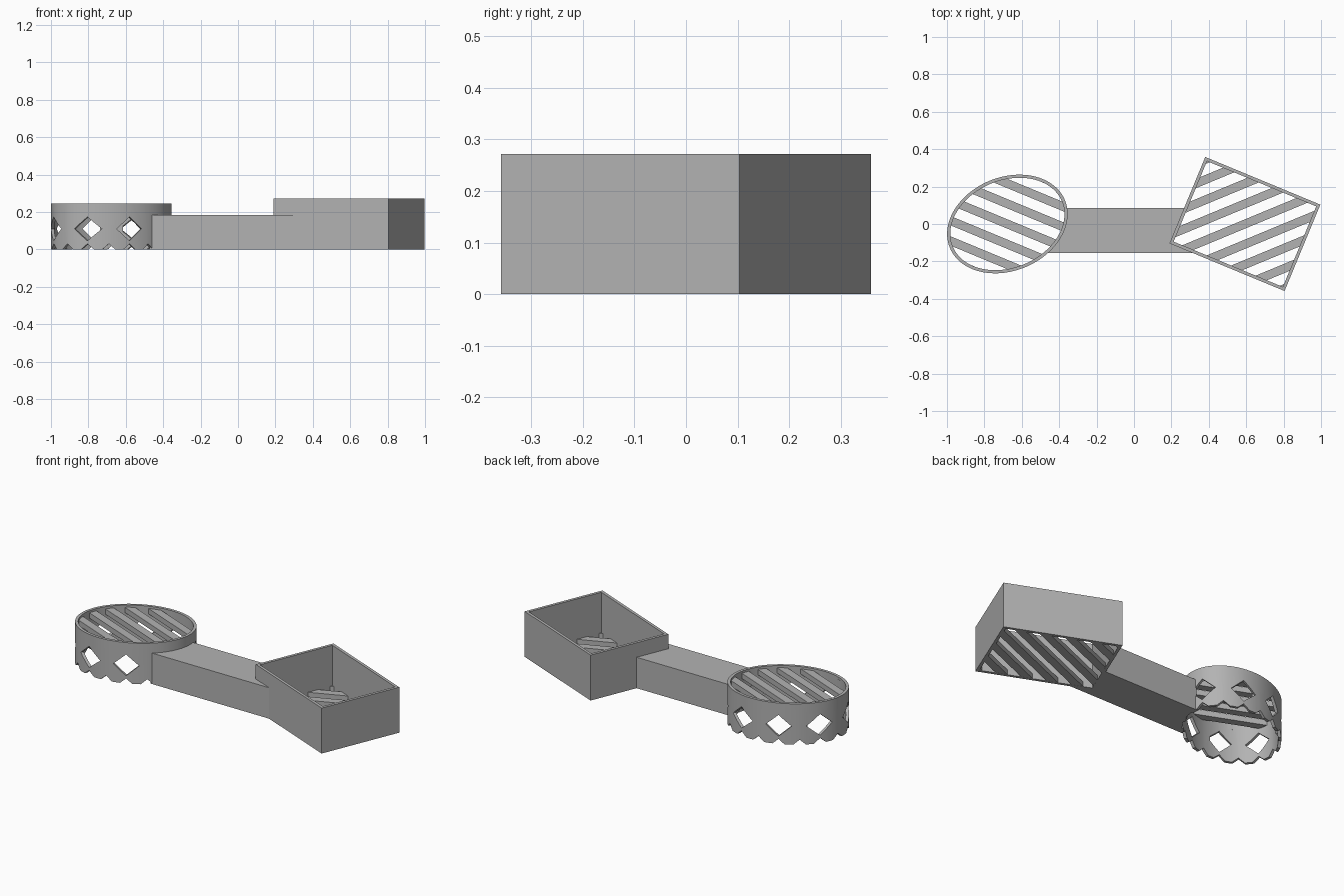
import bpy, bmesh
from math import pi, cos, sin, atan2, radians, hypot
from mathutils import Matrix

if "Cube" in bpy.data.objects:
    bpy.data.objects.remove(bpy.data.objects["Cube"], do_unlink=True)

# Single grey plastic material
GREY = (0.45, 0.45, 0.45, 1)
grey = bpy.data.materials.new("plain grey")
grey.use_nodes = True
grey.diffuse_color = GREY
grey.node_tree.nodes["Principled BSDF"].inputs["Base Color"].default_value = GREY

TILT = radians(22.5)
A, B = 0.333, 0.25              # half length and half width of both ends
WALL = 0.017
BOX_H, DRUM_H, HANDLE_H = 0.272, 0.245, 0.185
drum_place = Matrix.Translation((-0.677, 0, 0)) @ Matrix.Rotation(TILT, 4, "Z")
box_place = Matrix.Translation((0.593, 0, 0)) @ Matrix.Rotation(-TILT, 4, "Z")


def finish(name, bm):
    bmesh.ops.recalc_face_normals(bm, faces=bm.faces)
    mesh = bpy.data.meshes.new(name)
    bm.to_mesh(mesh)
    bm.free()
    mesh.materials.append(grey)
    obj = bpy.data.objects.new(name, mesh)
    bpy.context.collection.objects.link(obj)
    return obj


def prism(name, outline, z0, z1, place=Matrix()):
    bm = bmesh.new()
    face = bm.faces.new([bm.verts.new((x, y, z0)) for x, y in outline])
    top = bmesh.ops.extrude_face_region(bm, geom=[face])["geom"]
    bmesh.ops.translate(bm, vec=(0, 0, z1 - z0),
                        verts=[v for v in top if isinstance(v, bmesh.types.BMVert)])
    bm.transform(place)
    return finish(name, bm)


def boolean(obj, cutter, operation="DIFFERENCE"):
    mod = obj.modifiers.new("cut", "BOOLEAN")
    mod.operation, mod.object, mod.solver = operation, cutter, "EXACT"
    mod.use_self = True
    bpy.context.view_layer.update()
    graph = bpy.context.evaluated_depsgraph_get()
    mesh = bpy.data.meshes.new_from_object(obj.evaluated_get(graph))
    obj.modifiers.clear()
    obj.data = mesh
    bpy.data.objects.remove(cutter, do_unlink=True)


def ellipse(inset=0):
    return [((A - inset) * cos(2 * pi * i / 96), (B - inset) * sin(2 * pi * i / 96))
            for i in range(96)]


def rectangle(inset=0):
    x, y = A - inset, B - inset
    return [(-x, -y), (x, -y), (x, y), (-x, y)]


def slats(name, outline, place, turn, z0, z1):
    """Parallel bars at a diagonal, trimmed to the inside of an outline."""
    bm = bmesh.new()
    for i in range(-4, 5):
        bmesh.ops.create_cube(bm, size=1, matrix=place @ Matrix.Rotation(turn, 4, "Z")
                              @ Matrix.Translation((0, i * 0.1, (z0 + z1) / 2))
                              @ Matrix.Diagonal((1.2, 0.046, z1 - z0, 1)))
    bars = finish(name, bm)
    boolean(bars, prism("trim", outline, z0 - 0.1, z1 + 0.1, place), "INTERSECT")
    return bars


def points_along_ellipse(count):
    """Points spaced equally by arc length."""
    n = 1440
    pts = [(A * cos(2 * pi * i / n), B * sin(2 * pi * i / n)) for i in range(n)]
    steps = [hypot(pts[i][0] - pts[i - 1][0], pts[i][1] - pts[i - 1][1]) for i in range(n)]
    total, run, found = sum(steps), 0, []
    for p, step in zip(pts, steps):
        if run >= len(found) * total / count and len(found) < count:
            found.append(p)
        run += step
    return found


# Square end: open box with a slatted floor
square_wall = prism("square_wall", rectangle(), 0, BOX_H, box_place)
boolean(square_wall, prism("cutter", rectangle(WALL), -0.1, 0.5, box_place))
slats("square_floor_slats", rectangle(WALL / 2), box_place, 2 * TILT, 0.0005, 0.03)

# Oval end: tube with diamond holes and a notched lower rim
oval_wall = prism("oval_wall", ellipse(), 0, DRUM_H, drum_place)
boolean(oval_wall, prism("cutter", ellipse(WALL), -0.1, 0.5, drum_place))
bm = bmesh.new()
for count, z, half_w, half_h in ((8, 0.11, 0.072, 0.064), (16, -0.012, 0.048, 0.042)):
    for x, y in points_along_ellipse(count):
        aim = Matrix.Rotation(atan2(y, x), 4, "Z") @ Matrix.Rotation(pi / 2, 4, "Y")
        bmesh.ops.create_cone(bm, cap_ends=True, segments=4, radius1=1, radius2=1, depth=0.08,
                              matrix=drum_place @ Matrix.Translation((x, y, z)) @ aim
                              @ Matrix.Diagonal((half_h, half_w, 1, 1)))
boolean(oval_wall, finish("cutter", bm))
slats("oval_top_slats", ellipse(WALL / 2), drum_place, -2 * TILT, 0.2, 0.232)

# Handle: plain bar trimmed to meet both ends
handle = prism("handle", [(-0.6, -0.155), (0.4, -0.155), (0.4, 0.085), (-0.6, 0.085)],
               0, HANDLE_H)
boolean(handle, prism("cutter", ellipse(WALL / 2), -0.1, 0.5, drum_place))
boolean(handle, prism("cutter", rectangle(WALL / 2), -0.1, 0.5, box_place))

# Keep only the part of the bar between the two ends
bm = bmesh.new()
bm.from_mesh(handle.data)
stray = [v for v in bm.verts if v.co.x < -0.55]
bmesh.ops.delete(bm, geom=stray, context="VERTS")
bm.to_mesh(handle.data)
bm.free()

# Smooth the curved wall, keep its edges crisp
bpy.ops.object.select_all(action="DESELECT")
oval_wall.select_set(True)
bpy.context.view_layer.objects.active = oval_wall
bpy.ops.object.shade_smooth_by_angle(angle=radians(30))
